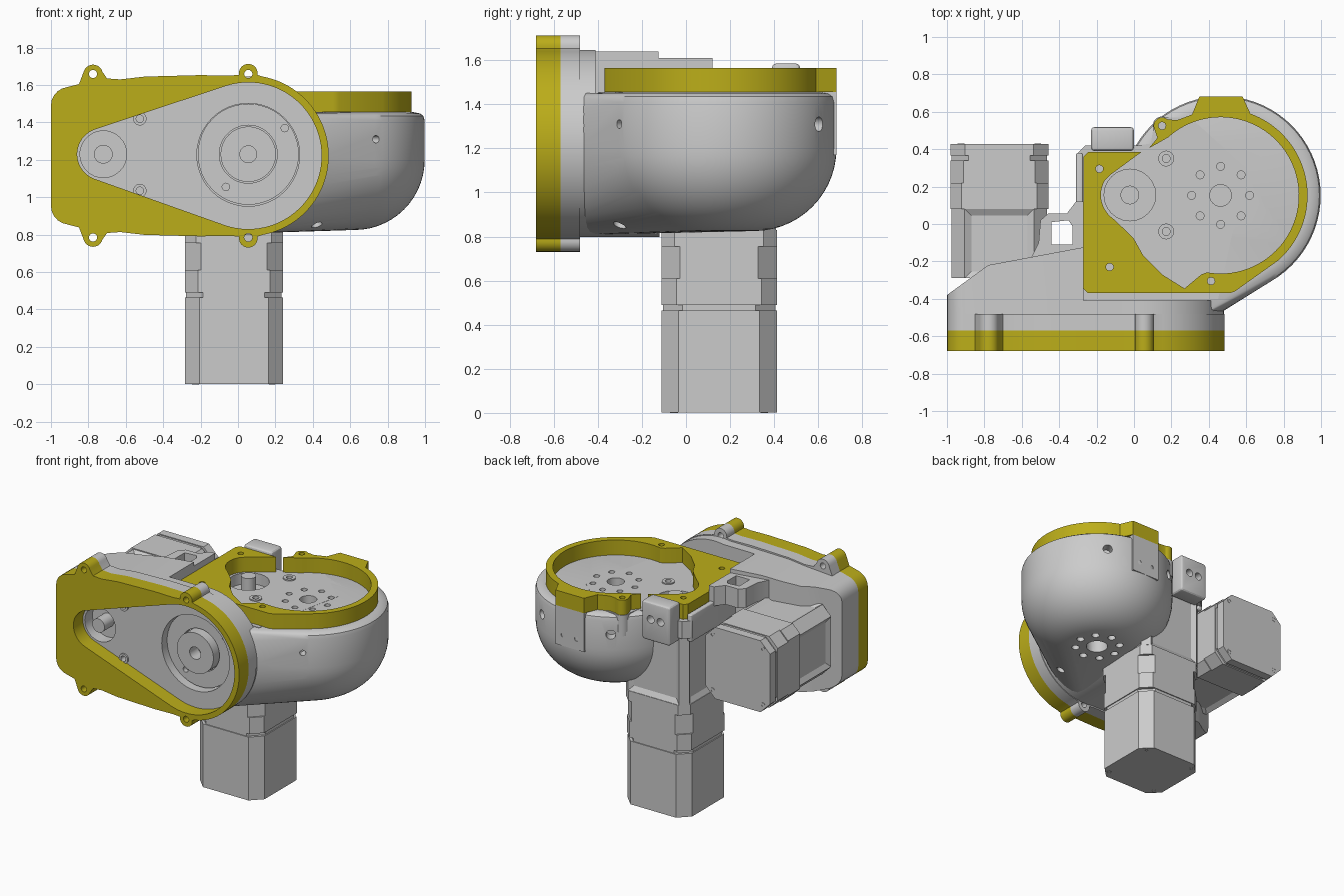
import bpy, bmesh
from math import pi, sin, cos, radians
from mathutils import Matrix, Vector

if "Cube" in bpy.data.objects:
    bpy.data.objects.remove(bpy.data.objects["Cube"])

yellow = bpy.data.materials.new("yellow_print")
yellow.diffuse_color = (0.50, 0.42, 0.01, 1)
yellow.use_nodes = True
yellow.node_tree.nodes["Principled BSDF"].inputs["Base Color"].default_value = yellow.diffuse_color


def arc(cx, cy, r, a0, a1, n=16):
    return [(cx + r * cos(radians(a0 + (a1 - a0) * i / n)),
             cy + r * sin(radians(a0 + (a1 - a0) * i / n))) for i in range(n + 1)]


def circ(cx, cy, r, n=32):
    return arc(cx, cy, r, 0, 360, n)[:-1]


def finish(name, bm, mat=None):
    bmesh.ops.remove_doubles(bm, verts=bm.verts, dist=0.0002)
    bmesh.ops.recalc_face_normals(bm, faces=bm.faces)
    me = bpy.data.meshes.new(name)
    bm.to_mesh(me)
    bm.free()
    o = bpy.data.objects.new(name, me)
    bpy.context.collection.objects.link(o)
    if mat:
        me.materials.append(mat)
    return o


def plate(name, loops, a, b, front=False, mat=None):
    """Extrude outline + holes from a to b along z (or along y when front)."""
    cu = bpy.data.curves.new(name, 'CURVE')
    cu.dimensions, cu.fill_mode, cu.extrude = '2D', 'BOTH', abs(b - a) / 2
    for lp in loops:
        s = cu.splines.new('POLY')
        s.points.add(len(lp) - 1)
        for p, q in zip(s.points, lp):
            p.co = (q[0], q[1], 0, 1)
        s.use_cyclic_u = True
    tmp = bpy.data.objects.new("tmp", cu)
    bpy.context.collection.objects.link(tmp)
    dg = bpy.context.evaluated_depsgraph_get()
    me = bpy.data.meshes.new_from_object(tmp.evaluated_get(dg))
    bm = bmesh.new()
    bm.from_mesh(me)
    m = (a + b) / 2
    M = Matrix.Translation((0, m, 0)) @ Matrix.Rotation(pi / 2, 4, 'X') if front else Matrix.Translation((0, 0, m))
    bm.transform(M)
    bpy.data.objects.remove(tmp)
    bpy.data.curves.remove(cu)
    return finish(name, bm, mat)


def box(name, lo, hi, bevel=0.0):
    bm = bmesh.new()
    lo, hi = Vector(lo), Vector(hi)
    bmesh.ops.create_cube(bm, size=1, matrix=Matrix.Translation((lo + hi) / 2) @ Matrix.Diagonal((*(hi - lo), 1)))
    if bevel:
        bmesh.ops.bevel(bm, geom=bm.edges[:], offset=bevel, segments=3, profile=0.5, affect='EDGES')
    return finish(name, bm)


def cut(objs, holes=None, cutter=None):
    """Subtract cylinders (position, direction, radius, length) or a given cutter."""
    if holes:
        bm = bmesh.new()
        for p, d, r, L in holes:
            M = Matrix.Translation(p) @ Vector(d).to_track_quat('Z', 'Y').to_matrix().to_4x4()
            bmesh.ops.create_cone(bm, cap_ends=True, segments=24, radius1=r, radius2=r, depth=L, matrix=M)
        me = bpy.data.meshes.new("cutter")
        bm.to_mesh(me)
        bm.free()
        cutter = bpy.data.objects.new("cutter", me)
        bpy.context.collection.objects.link(cutter)
    cutter.hide_render = True
    for o in objs:
        md = o.modifiers.new("cut", 'BOOLEAN')
        md.object, md.operation, md.solver = cutter, 'DIFFERENCE', 'EXACT'
        bpy.context.view_layer.objects.active = o
        bpy.ops.object.modifier_apply(modifier="cut")
    bpy.data.objects.remove(cutter)


# ---- front belt cover: outline with ears, mirrored about its centre line
ZC, DX, MX, MZ = 1.222, 0.055, -0.72, 1.23
edge = [(-0.5, 1.645), (-0.63, 1.63), (-0.70, 1.635)]
corner = [(-0.85, 1.605), (-0.91, 1.59)] + arc(-0.90, 1.49, 0.10, 80, 180, 6)
upper = (arc(DX, ZC, 0.43, 0, 80, 24) + arc(DX, 1.663, 0.05, -10, 190, 12) + [(-0.05, 1.65), (-0.2, 1.653)]
         + edge + arc(-0.775, 1.657, 0.052, 15, 165, 10) + corner)
plain = arc(DX, ZC, 0.425, 0, 100, 28) + [(-0.2, 1.64), (-0.5, 1.635), (-0.63, 1.62)] + corner


def mirrored(pts):
    return pts + [(x, 2 * ZC - z) for x, z in reversed(pts)][:-1]


ears = [(x, z) for x in (-0.775, DX) for z in (ZC - 0.437, ZC + 0.437)]
ear_holes = [circ(x, z, 0.022, 16) for x, z in ears]
tear = arc(DX, ZC, 0.392, -108.8, 108.8, 48) + arc(MX, MZ, 0.14, 108.8, 251.2, 20)
plate("front_gasket", [mirrored(upper), tear] + ear_holes, -0.68, -0.57, True, yellow)
screws = [(-0.525, 1.42), (-0.525, 1.035)]
plate("front_housing_face", [mirrored(upper), circ(DX, ZC + .005, 0.275, 48), circ(MX, MZ, 0.125)] + ear_holes
      + [circ(x, z, 0.02, 16) for x, z in screws], -0.57, -0.48, True)
for i, (x, z) in enumerate(screws):
    plate(f"front_screw_boss_{i}", [circ(x, z, 0.036), circ(x, z, 0.02, 16)], -0.58, -0.565, True)
plate("front_pulley_ring", [circ(DX, 1.23, 0.27, 48), circ(DX, 1.23, 0.155, 48), circ(0.25, 1.37, 0.02, 16),
                            circ(-0.065, 1.055, 0.02, 16)], -0.515, -0.47, True)
plate("front_pulley_hub", [circ(DX, 1.23, 0.148, 48), circ(DX, 1.23, 0.045)], -0.575, -0.47, True)
plate("front_motor_shaft", [circ(MX, MZ, 0.05)], -0.59, -0.45, True)

# ---- housing behind the front cover, tapered by slicing planes
fh = plate("front_housing_body", [mirrored(plain)], -0.48, -0.12, True)
bm = bmesh.new()
bm.from_mesh(fh.data)
for co, no in (((-1, -0.38, 0), (-0.16, 0.22, 0)), ((-0.78, -0.22, 0), (-0.09, 0.48, 0))):
    r = bmesh.ops.bisect_plane(bm, geom=bm.verts[:] + bm.edges[:] + bm.faces[:], plane_co=co, plane_no=no,
                               clear_outer=True)
    bmesh.ops.holes_fill(bm, edges=[e for e in r['geom_cut'] if isinstance(e, bmesh.types.BMEdge)], sides=0)
bmesh.ops.recalc_face_normals(bm, faces=bm.faces)
bm.to_mesh(fh.data)
bm.free()
cut([fh], cutter=box("cutter", (-0.27, -0.41, 1.45), (1, 0.5, 2)))

# ---- bowl, hulled together with the front drum
BX, BY = 0.468, 0.153
bm = bmesh.new()
prof = [(0.47, 1.455), (0.505, 1.448), (0.523, 1.435), (0.53, 1.41)] + arc(0.155, 1.2, 0.375, 0, -90, 14)
for r, z in prof:
    for x, y in circ(BX, BY, r, 72):
        bm.verts.new((x, y, z))
for x, z in circ(DX, ZC, 0.415, 48):
    bm.verts.new((x, -0.47, min(z, 1.45)))
bmesh.ops.convex_hull(bm, input=bm.verts[:])
bmesh.ops.delete(bm, geom=[v for v in bm.verts if not v.link_faces], context='VERTS')
bmesh.ops.dissolve_limit(bm, angle_limit=0.005, verts=bm.verts[:], edges=bm.edges[:])
bowl = finish("bowl_housing", bm)

# ---- deck under the top gasket
deck = plate("deck", [[(-0.31, -0.2), (-0.26, -0.40), (0.45, -0.40), (0.6, 0.3), (0.3, 0.57)]
                      + arc(0.15, 0.525, 0.05, 60, 200, 10) + [(0.09, 0.43), (0.02, 0.42), (-0.26, 0.42),
                                                             (-0.31, 0.37)]], 1.33, 1.456)
SX, SY = -0.022, 0.155
around = [(BX - .005 + 0.155 * cos(i * pi / 4), BY + 0.155 * sin(i * pi / 4)) for i in range(8)]
bosses = [(0.172, 0.35), (0.172, -0.04)]
Z = (0, 0, 1)
cut([bowl, deck], [((x, y, 1.43), Z, 0.021, 0.12) for x, y in around + bosses]
    + [((BX - .005, BY, 1.43), Z, 0.058, 0.2), ((SX, SY, 1.43), Z, 0.138, 0.11)])
cut([bowl], [((x, y, 0.83), Z, 0.027, 0.14) for x, y in around] + [((BX, BY, 0.83), Z, 0.075, 0.16),
    ((0.745, 0.60, 1.31), (0.53, 0.85, 0), 0.033, 0.14), ((0.745, -0.31, 1.31), (0.7, -0.7, 0), 0.02, 0.14),
    ((0.19, 0.60, 1.31), (-0.53, 0.85, 0), 0.033, 0.14), ((0.42, -0.3, 0.855), (0.3, -0.2, -1), 0.03, 0.14)])
plate("top_motor_shaft", [circ(SX, SY, 0.05)], 1.36, 1.50)
for i, (x, y) in enumerate(bosses):
    plate(f"top_screw_boss_{i}", [circ(x, y, 0.042), circ(x, y, 0.021, 24)], 1.44, 1.465)

# ---- top gasket: one open loop, outside then back along the inside
outer = ([(-0.27, -0.345), (-0.245, -0.37), (0.51, -0.37), (0.54, -0.36)] + arc(BX - .005, BY, 0.465, -48, 70, 40)
         + [(0.58, 0.683), (0.35, 0.683), (0.31, 0.585), (0.23, 0.555)] + arc(0.15, 0.525, 0.045, 50, 210, 12)
         + [(0.125, 0.46), (0.08, 0.405)])
inner = (arc(BX - .005, BY, 0.418, 132, -100, 64) + [(0.36, -0.27), (0.27, -0.345), (0.15, -0.27), (0.05, -0.17),
         (0.0, -0.08), (-0.06, -0.02)] + arc(SX, SY, 0.155, 235, 150, 14) + [(-0.13, 0.26), (0.04, 0.385),
         (-0.245, 0.385), (-0.27, 0.36)])
plate("top_gasket", [outer + inner] + [circ(x, y, 0.02, 16) for x, y in
      ((-0.185, 0.295), (-0.13, -0.23), (0.15, 0.525), (0.412, -0.305))], 1.455, 1.565, mat=yellow)

# ---- rear tab, rear clip, ear post and cable loop
tab = box("rear_tab", (0.35, 0.45, 1.17), (0.58, 0.683, 1.455))
cut([tab], [((x, 0.68, 1.25), (0, 1, 0), 0.016, 0.1) for x in (0.41, 0.52)])
plate("ear_post", [circ(0.15, 0.525, 0.045), circ(0.15, 0.525, 0.02, 16)], 1.30, 1.456)
clip = box("rear_clip", (-0.23, 0.39, 1.30), (0.0, 0.518, 1.585), 0.02)
cut([clip], [((x, 0.5, 1.46), (0, 1, 0), 0.028, 0.12) for x in (-0.155, -0.075)])
plate("cable_loop", [[(-0.56, -0.2), (-0.51, -0.1), (-0.50, 0.02), (-0.46, 0.055), (-0.36, 0.055), (-0.31, 0.12),
                      (-0.27, 0.12), (-0.27, -0.2)],
                     [(-0.44, 0.01), (-0.35, 0.02), (-0.33, -0.01), (-0.33, -0.11), (-0.44, -0.11)]], 1.47, 1.61)
box("deck_side_wall", (-0.31, -0.3, 1.3), (-0.272, 0.38, 1.5), 0.012)


# ---- stepper motors: stacked chamfered squares, last one with sunken side panels
def motor(name, M, sections):
    bm = bmesh.new()
    for k, (z0, z1, h, c) in enumerate(sections):
        q = h - c
        pts = [(h, -q), (h, q), (q, h), (-q, h), (-h, q), (-h, -q), (-q, -h), (q, -h)]
        f = bm.faces.new([bm.verts.new((x, y, z0)) for x, y in pts])
        top = bmesh.ops.extrude_face_region(bm, geom=[f])['geom']
        vs = [v for v in top if isinstance(v, bmesh.types.BMVert)]
        bmesh.ops.translate(bm, verts=vs, vec=(0, 0, z1 - z0))
        if k == len(sections) - 1:
            bm.normal_update()
            sides = [g for v in vs for g in v.link_faces if abs(g.calc_center_median().z - (z0 + z1) / 2) < 0.01
                     and max(abs(g.calc_center_median().x), abs(g.calc_center_median().y)) > h * 0.98]
            bmesh.ops.recalc_face_normals(bm, faces=bm.faces)
            bmesh.ops.inset_individual(bm, faces=list(set(sides)), thickness=0.05, depth=-0.02)
    bmesh.ops.recalc_face_normals(bm, faces=bm.faces)
    bm.transform(M)
    me = bpy.data.meshes.new(name)
    bm.to_mesh(me)
    bm.free()
    o = bpy.data.objects.new(name, me)
    bpy.context.collection.objects.link(o)
    for i in range(4):
        x, y = 0.205 * (1 - 2 * (i % 2)), 0.205 * (1 - 2 * (i // 2))
        plate(f"{name}_screw_{i}", [circ(x, y, 0.018, 16), circ(x, y, 0.01, 12)], -0.0, 0.01).data.transform(
            M @ Matrix.Translation((0, 0, -0.001)))


motor("lower_motor", Matrix.Translation((SX, 0.15, 0)),
      [(0.001, 0.465, 0.262, 0.078), (0.465, 0.49, 0.255, 0.09), (0.49, 0.61, 0.262, 0.07),
       (0.61, 0.755, 0.262, 0.085), (0.755, 0.83, 0.262, 0.06), (0.83, 1.34, 0.258, 0.05)])
motor("side_motor", Matrix.Translation((MX, 0.43, MZ)) @ Matrix.Rotation(pi / 2, 4, 'X'),
      [(0.001, 0.065, 0.262, 0.078), (0.065, 0.09, 0.255, 0.09), (0.09, 0.21, 0.262, 0.07),
       (0.21, 0.35, 0.262, 0.06), (0.35, 0.72, 0.255, 0.07)])

# ---- smooth shading with sharp edges kept
bpy.ops.object.select_all(action='DESELECT')
for o in bpy.context.scene.objects:
    o.select_set(True)
    bpy.context.view_layer.objects.active = o
bpy.ops.object.shade_smooth_by_angle(angle=radians(28))
